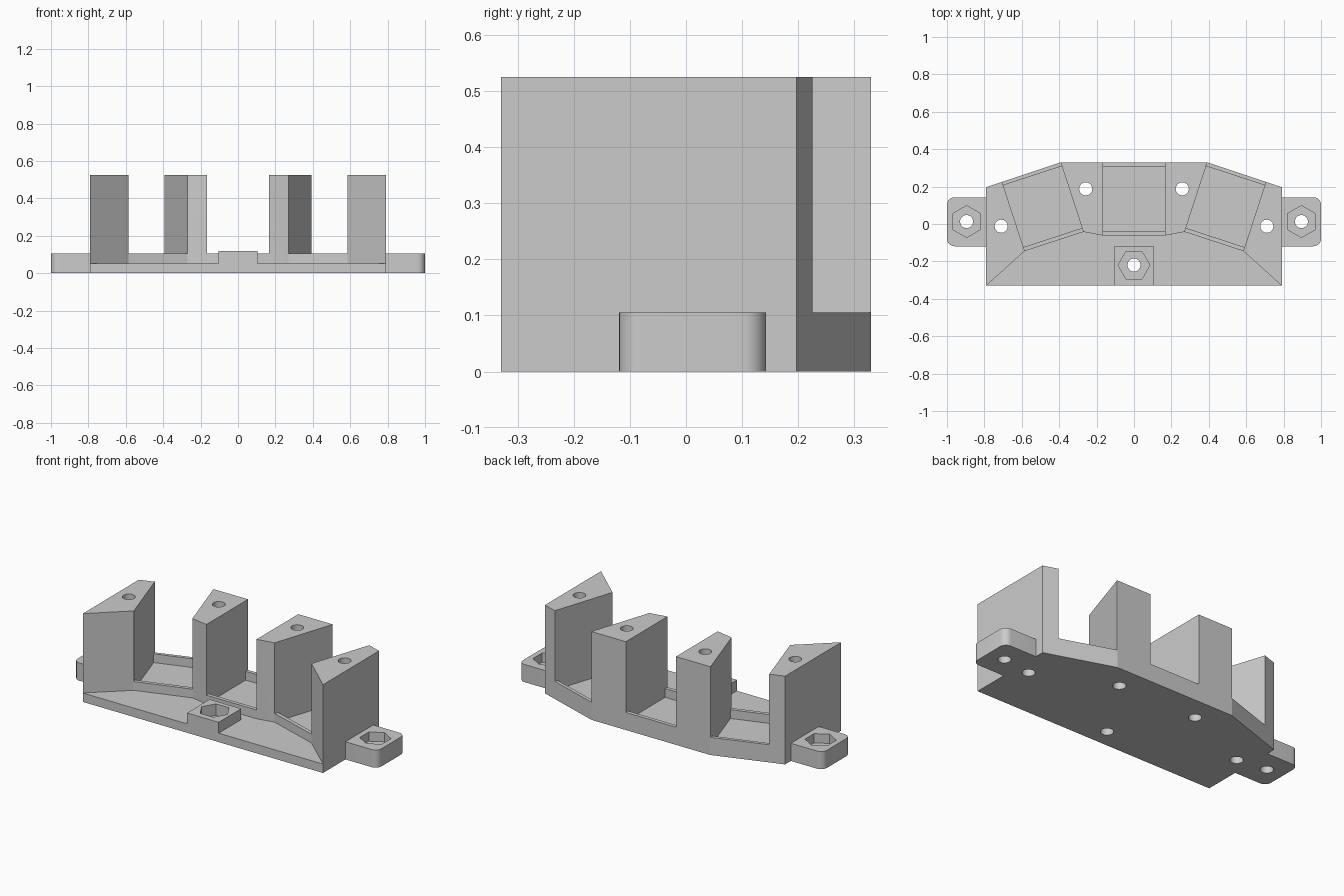
import bpy, bmesh, math
from mathutils import Matrix

cube = bpy.data.objects.get("Cube")
if cube:
    bpy.data.objects.remove(cube, do_unlink=True)

grey = bpy.data.materials.new("plain_grey")
grey.use_nodes = True
grey.diffuse_color = (0.6, 0.6, 0.6, 1)
grey.node_tree.nodes["Principled BSDF"].inputs["Base Color"].default_value = (0.6, 0.6, 0.6, 1)

FLOOR, RIM, TOP, CLEAR = 0.053, 0.105, 0.525, 0.7
HOLE_R, NUT_R = 0.035, 0.085


def prism(name, points, z0, z1):
    """Extrude a flat outline from z0 to z1."""
    bm = bmesh.new()
    face = bm.faces.new([bm.verts.new((x, y, z0)) for x, y in points])
    top = bmesh.ops.extrude_face_region(bm, geom=[face])["geom"]
    bmesh.ops.translate(bm, vec=(0, 0, z1 - z0),
                        verts=[v for v in top if isinstance(v, bmesh.types.BMVert)])
    bmesh.ops.recalc_face_normals(bm, faces=bm.faces[:])
    mesh = bpy.data.meshes.new(name)
    bm.to_mesh(mesh)
    bm.free()
    mesh.materials.append(grey)
    obj = bpy.data.objects.new(name, mesh)
    bpy.context.collection.objects.link(obj)
    return obj


def combine(target, tool, operation="DIFFERENCE"):
    """Apply a boolean and discard the tool object."""
    mod = target.modifiers.new("boolean", "BOOLEAN")
    mod.operation, mod.solver, mod.object = operation, "EXACT", tool
    bpy.context.view_layer.objects.active = target
    bpy.ops.object.modifier_apply(modifier=mod.name)
    bpy.data.objects.remove(tool, do_unlink=True)


def ring(x, y, radius, sides, turn=0.0):
    steps = [turn + math.tau * i / sides for i in range(sides)]
    return [(x + radius * math.cos(a), y + radius * math.sin(a)) for a in steps]


def drill(target, x, y):
    combine(target, prism("drill", ring(x, y, HOLE_R, 32), -0.1, CLEAR))


def nut_trap(target, x, y, turn):
    combine(target, prism("nut_trap", ring(x, y, NUT_R, 6, turn), 0.05, 0.3))
    drill(target, x, y)


def mirrored(half):
    return half + [(-x, y) for x, y in reversed(half)]


# Solid body, with the front shelf carved away
body = prism("bracket_body", mirrored([(0.79, -0.33), (0.79, 0.197), (0.39, 0.33)]), 0, TOP)
shelf = mirrored([(0.165, -0.062), (0.27, -0.042), (0.585, -0.145), (0.995, -0.515)])
combine(body, prism("shelf_cutter", shelf, FLOOR, CLEAR))

# Three bays between the pillars: a stepped side profile leaves a rim front and back
DEPTH, HALF, LIP = 0.392, 0.165, 0.022
profile = [(-0.05, CLEAR), (-0.05, RIM), (LIP, RIM), (LIP, FLOOR),
           (DEPTH - LIP, FLOOR), (DEPTH - LIP, RIM), (DEPTH + 0.05, RIM), (DEPTH + 0.05, CLEAR)]
across = Matrix(((0, 0, 1, 0), (1, 0, 0, 0), (0, 1, 0, 0), (0, 0, 0, 1)))
for x, y, angle in ((0, -0.062, 0), (0.4275, -0.0935, -18.1), (-0.4275, -0.0935, 18.1)):
    cutter = prism("bay_cutter", profile, -HALF, HALF)
    spin = Matrix.Rotation(math.radians(angle), 4, "Z")
    cutter.data.transform(Matrix.Translation((x, y, 0)) @ spin @ across)
    combine(body, cutter)

# Front nut block
block = prism("nut_block", mirrored([(0.104, -0.33), (0.104, -0.118)]), 0.02, 0.118)
combine(body, block, "UNION")
nut_trap(body, 0, -0.22, 0)

# Holes through the pillars
for side in (-1, 1):
    drill(body, side * 0.258, 0.188)
    drill(body, side * 0.71, -0.012)

# Rounded mounting tabs on both ends
parts = [body]
for side, name in ((1, "left_tab"), (-1, "right_tab")):
    r, low, high = 0.04, -0.119, 0.143
    outline = [(0.79, low)]
    for cy, start in ((low + r, -90), (high - r, 0)):
        for i in range(9):
            a = math.radians(start + 90 * i / 8)
            outline.append((1 - r + r * math.cos(a), cy + r * math.sin(a)))
    outline.append((0.79, high))
    tab = prism(name, [(side * x, y) for x, y in outline], 0, RIM)
    nut_trap(tab, side * 0.895, 0.013, math.pi / 2)
    parts.append(tab)

# Smooth the round walls, keep the edges crisp
bpy.ops.object.select_all(action="DESELECT")
for obj in parts:
    obj.select_set(True)
bpy.context.view_layer.objects.active = body
bpy.ops.object.shade_smooth_by_angle(angle=math.radians(15))
